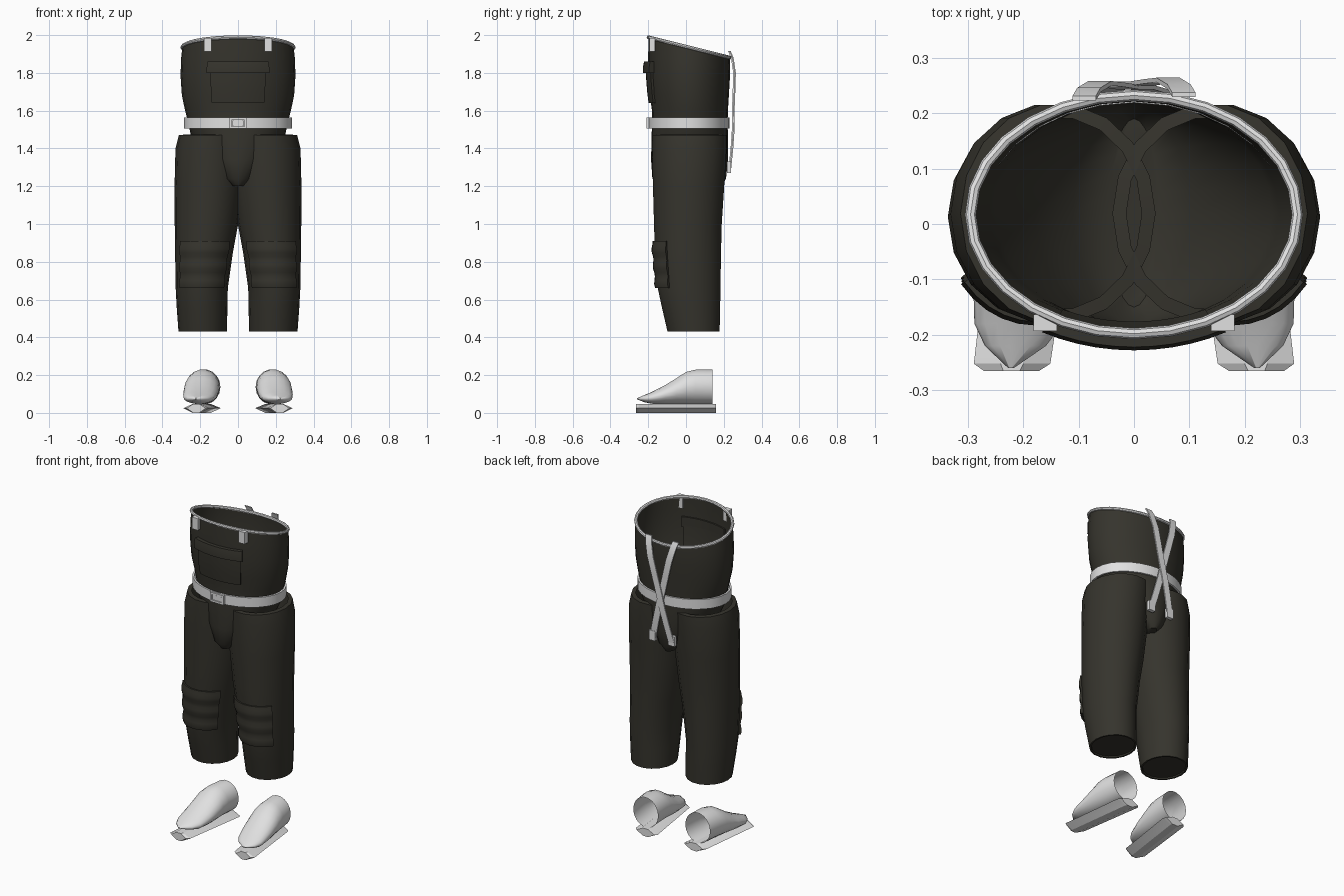
import bpy, bmesh, math
from math import sin, cos, radians, pi

if "Cube" in bpy.data.objects:
    bpy.data.objects.remove(bpy.data.objects["Cube"])

def material(name, col):
    m = bpy.data.materials.new(name)
    m.diffuse_color = (*col, 1)
    m.use_nodes = True
    m.node_tree.nodes["Principled BSDF"].inputs["Base Color"].default_value = m.diffuse_color
    return m

CLOTH = material("dark olive cloth", (0.036, 0.034, 0.026))
LIGHT = material("light grey", (0.75, 0.75, 0.75))

def loft(name, rings, mat, cap0=False, cap1=False, cyclic=False, angle=40):
    """Skin a list of closed rings of equal length."""
    bm = bmesh.new()
    vs = [[bm.verts.new(p) for p in r] for r in rings]
    n = len(vs[0])
    pairs = list(zip(vs, vs[1:])) + ([(vs[-1], vs[0])] if cyclic else [])
    for a, b in pairs:
        for i in range(n):
            j = (i + 1) % n
            bm.faces.new((a[i], a[j], b[j], b[i]))
    if cap0:
        bm.faces.new(vs[0][::-1])
    if cap1:
        bm.faces.new(vs[-1])
    bmesh.ops.recalc_face_normals(bm, faces=bm.faces)
    me = bpy.data.meshes.new(name)
    bm.to_mesh(me)
    bm.free()
    me.materials.append(mat)
    ob = bpy.data.objects.new(name, me)
    bpy.context.collection.objects.link(ob)
    bpy.ops.object.select_all(action='DESELECT')
    ob.select_set(True)
    bpy.context.view_layer.objects.active = ob
    bpy.ops.object.shade_smooth_by_angle(angle=radians(angle))
    return ob

def box(name, c, s, mat):
    x, y, z = (v / 2 for v in s)
    rings = [[(c[0] + i * x, c[1] + j * y, c[2] + k * z)
              for i, j in ((-1, -1), (1, -1), (1, 1), (-1, 1))] for k in (-1, 1)]
    return loft(name, rings, mat, True, True)

def at(profile, z):
    """Interpolate a profile of (z, cx, rx, y_front, y_back) rows."""
    for a, b in zip(profile, profile[1:]):
        if a[0] <= z <= b[0]:
            t = (z - a[0]) / (b[0] - a[0])
            return [p + (q - p) * t for p, q in zip(a, b)]
    return list(profile[0] if z < profile[0][0] else profile[-1])

def point(row, ang, s=1, off=0.0):
    z, cx, rx, y0, y1 = row
    return (s * cx + (rx + off) * cos(ang),
            (y0 + y1) / 2 + ((y1 - y0) / 2 + off) * sin(ang), z)

def ellipse(row, n, s=1, off=0.0):
    return [point(row, 2 * pi * i / n, s, off) for i in range(n)]

def patch(name, profile, zs, half, off, s=1, n=10):
    """Raised panel following the front of a lofted part; off is a function of z."""
    rings = []
    for z in zs:
        row = at(profile, z)
        angs = [radians(-90 - half + 2 * half * i / n) for i in range(n + 1)]
        rings.append([point(row, a, s, off(z)) for a in angs] +
                     [point(row, a, s, -0.01) for a in angs[::-1]])
    return loft(name, rings, CLOTH, True, True, angle=50)

# Bib and hip shell: z, centre x, half width, front y, back y
TORSO = [(1.20, 0, .045, -.15, .19), (1.24, 0, .11, -.178, .212),
         (1.34, 0, .18, -.185, .222), (1.47, 0, .25, -.182, .222),
         (1.53, 0, .262, -.18, .22), (1.60, 0, .28, -.18, .222),
         (1.68, 0, .297, -.192, .227), (1.78, 0, .304, -.2, .232),
         (1.87, 0, .302, -.2, .234), (1.935, 0, .295, -.198, .232)]

def slope(p):
    """Lift the front of the bib and lower its back."""
    t = max(0, (p[2] - 1.72) / 0.215)
    return (p[0], p[1], p[2] - t * 0.25 * (p[1] - 0.017))

rings = [[slope(p) for p in ellipse(r, 28)] for r in TORSO]
loft("bib_body", rings, CLOTH, cap0=True)

# Piping along the top edge
rim = []
for x, y, z in rings[-1]:
    a = math.atan2((y - .017) / .215, x / .295)
    rim.append([(x + .010 * cos(k * pi / 4) * cos(a), y + .010 * cos(k * pi / 4) * sin(a),
                 z + .010 * sin(k * pi / 4)) for k in range(8)])
loft("top_piping", rim, LIGHT, cyclic=True)

# Belt and buckle
belt = [ellipse((z, 0, .274, -.189, .219), 28, off=o)
        for z, o in ((1.505, 0), (1.505, .011), (1.565, .011), (1.565, 0))]
loft("belt", belt, LIGHT, cyclic=True)
for name, x, z, w, h in (("buckle_top", 0, 1.557, .094, .012), ("buckle_bottom", 0, 1.511, .094, .012),
                         ("buckle_left", -.041, 1.534, .012, .04), ("buckle_right", .041, 1.534, .012, .04),
                         ("buckle_plate", 0, 1.534, .06, .03)):
    box(name, (x, -.2, z), (w, .012 if "plate" in name else .018, h), LIGHT)

# Chest pocket with flap
patch("chest_pocket", TORSO, (1.64, 1.70, 1.76, 1.81), 27.5, lambda z: .012)
patch("pocket_flap", TORSO, (1.80, 1.83, 1.86), 30, lambda z: .028 if z < 1.85 else .022)

# Front strap clips
for s in (-1, 1):
    box("front_clip", (s * .16, -.178, 1.948), (.042, .03, .072), LIGHT)

# Crossed back straps with end clips
PATH = [(1.915, .230), (1.88, .245), (1.80, .257), (1.70, .254), (1.60, .250),
        (1.50, .250), (1.40, .243), (1.29, .232)]
for s in (-1, 1):
    rings = []
    for z, y in PATH:
        x = s * (.09 - .155 * (1.915 - z) / .625)
        y += .003 * s
        rings.append([(x - .021, y - .004, z), (x + .021, y - .004, z),
                      (x + .021, y + .004, z), (x - .021, y + .004, z)])
    loft("back_strap", rings, LIGHT, True, True)
    box("back_clip", (s * .066, .228, 1.30), (.042, .022, .06), LIGHT)

# Trouser legs
LEG = [(.43, .187, .128, -.10, .18), (.55, .19, .134, -.128, .183),
       (.66, .192, .138, -.152, .185), (.85, .18, .153, -.168, .188),
       (1.0, .167, .168, -.172, .192), (1.2, .156, .180, -.178, .205),
       (1.4, .147, .184, -.182, .218), (1.47, .137, .176, -.180, .218)]
for s in (-1, 1):
    rings = [ellipse(r, 18, s, o) for r, o in
             [((.438,) + LEG[0][1:], -.012), (LEG[0], -.010)] + [(r, 0) for r in LEG] +
             [((1.473,) + LEG[-1][1:], -.025)]]
    loft("trouser_leg", rings, CLOTH, cap0=True)
    # Knee pad with soft folds
    zs = [.66 + .25 * i / 12 for i in range(13)]
    patch("knee_pad", LEG, zs, 52, lambda z: .011 + .004 * sin((z - .66) * 70), s)

# Shoes: uppers open at the heel, wedge-edged soles
UPPER = [(.14, .178, .085, .045, .23), (.05, .187, .09, .045, .23),
         (.0, .191, .093, .045, .218), (-.05, .195, .093, .045, .185),
         (-.11, .20, .09, .045, .148), (-.18, .208, .08, .048, .112),
         (-.22, .214, .055, .056, .095), (-.26, .222, .005, .072, .078)]
SOLE = [(-.265, .221, .05), (-.252, .22, .069), (.145, .167, .076), (.16, .165, .062)]
SECTION = [(-1, .025), (-.3, .047), (.3, .047), (1, .025), (.3, 0), (-.3, 0)]
for s in (-1, 1):
    rings = []
    for y, cx, w, z0, z1 in UPPER:
        ring = []
        for i in range(18):
            a = 2 * pi * i / 18
            ring.append((s * cx + w * cos(a), y, (z0 + z1) / 2 + (z1 - z0) / 2 * sin(a)))
        rings.append(ring)
    loft("shoe_upper", rings, LIGHT, cap1=True, angle=60)
    loft("shoe_sole", [[(s * cx + w * u, y, z) for u, z in SECTION] for y, cx, w in SOLE],
         LIGHT, True, True, angle=20)
